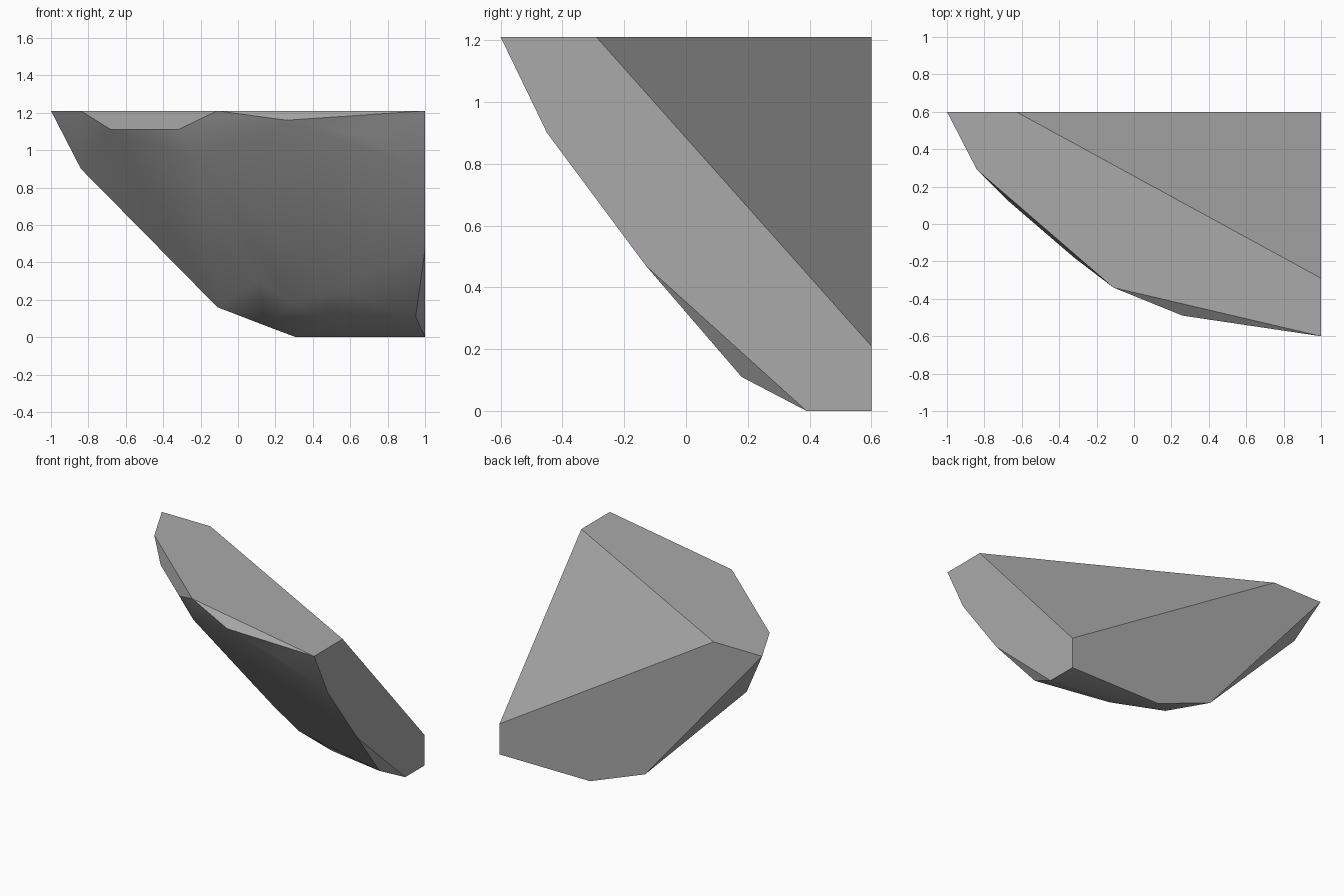
import bpy, bmesh, math

cube = bpy.data.objects.get("Cube")
if cube:
    bpy.data.objects.remove(cube)

RIGHT, BACK, TOP = 1.0, 0.6, 1.21

# Flat fracture faces, each lying in one plane
top_rim = [(x, y, TOP) for x, y in
           [(-1, BACK), (-.63, BACK), (RIGHT, -.29), (RIGHT, -.6), (-.11, -.34), (-.84, .29)]]
side_rim = [(RIGHT, y, z) for y, z in
            [(-.45, .9), (-.13, .47), (.39, 0), (BACK, 0), (BACK, .21)]]
back_rim = [(x, BACK, z) for x, z in [(.31, 0), (-.11, .16)]]

# Weathered outer skin of the shard
skin = [(-.68, .13, 1.11), (-.32, -.18, 1.11), (.26, -.49, 1.16), (-.84, .54, .9),
        (.95, .18, .11), (.15, .48, .06), (.48, .34, .06), (-.22, -.17, .97),
        (.11, .24, .3), (.29, .25, .18), (.55, -.16, .62), (.63, -.5, 1.08), (.53, .08, .25)]

# The shard is the convex solid around these corners
bm = bmesh.new()
for p in top_rim + side_rim + back_rim + skin:
    bm.verts.new(p)
hull = bmesh.ops.convex_hull(bm, input=bm.verts[:])
inside = {g for g in hull["geom_interior"] + hull["geom_unused"] if isinstance(g, bmesh.types.BMVert)}
bmesh.ops.delete(bm, geom=list(inside), context='VERTS')
bmesh.ops.dissolve_limit(bm, angle_limit=math.radians(1), verts=bm.verts[:], edges=bm.edges[:])
bmesh.ops.recalc_face_normals(bm, faces=bm.faces[:])
mesh = bpy.data.meshes.new("rock_shard")
bm.to_mesh(mesh)
bm.free()

# Plain grey stone
stone = bpy.data.materials.new("grey_stone")
stone.use_nodes = True
grey = (.4, .4, .4, 1)
stone.diffuse_color = grey
stone.node_tree.nodes["Principled BSDF"].inputs["Base Color"].default_value = grey
mesh.materials.append(stone)

shard = bpy.data.objects.new("rock_shard", mesh)
bpy.context.collection.objects.link(shard)
bpy.context.view_layer.objects.active = shard
shard.select_set(True)
bpy.ops.object.shade_smooth_by_angle(angle=math.radians(30))
